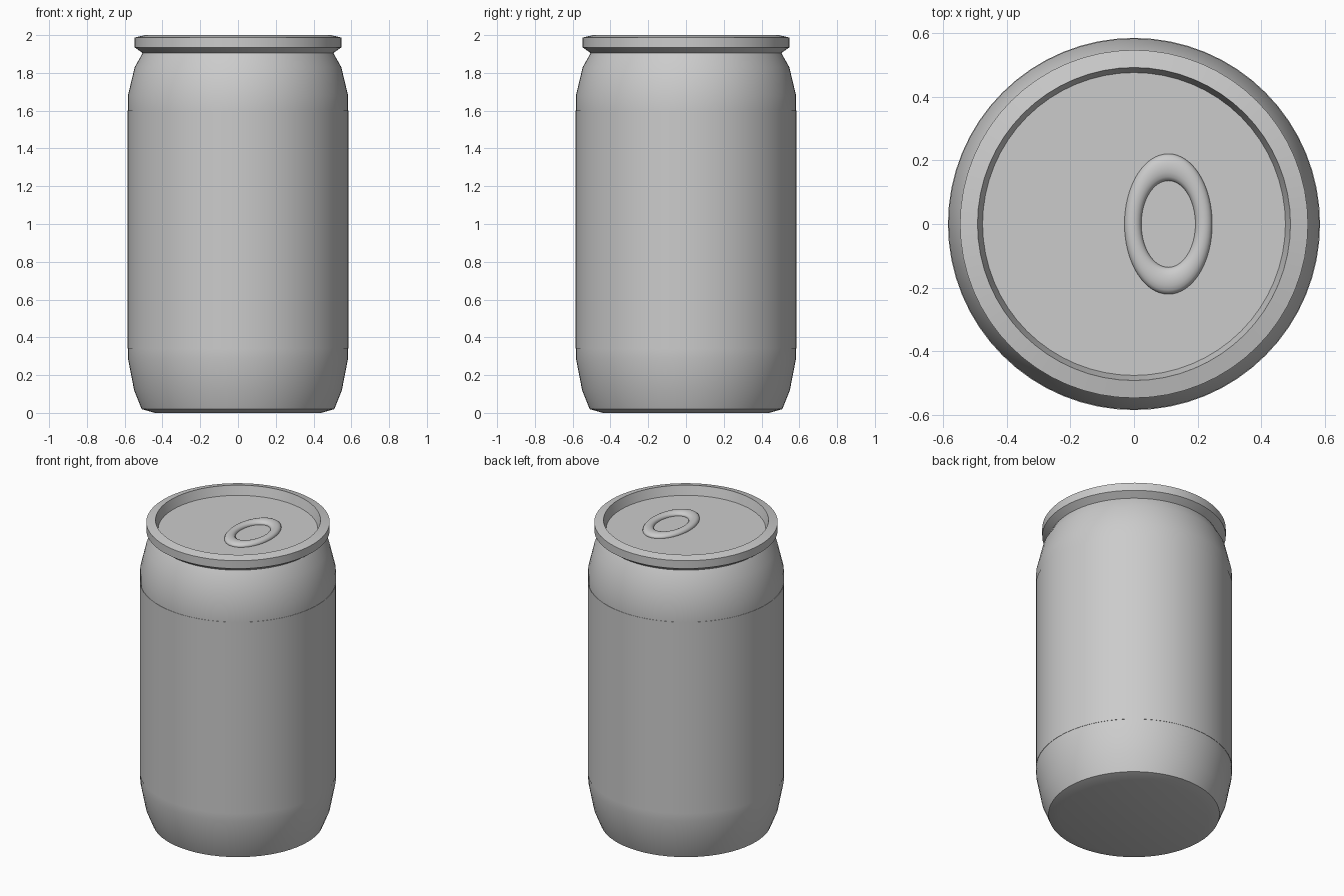
import bpy
import bmesh
import math

cube = bpy.data.objects.get("Cube")
if cube:
    bpy.data.objects.remove(cube, do_unlink=True)

SEGMENTS = 64


def make_material(name, colour):
    mat = bpy.data.materials.new(name)
    mat.use_nodes = True
    mat.diffuse_color = colour
    mat.node_tree.nodes["Principled BSDF"].inputs["Base Color"].default_value = colour
    return mat


def finish(name, bm, mat, angle):
    """Turn the bmesh into a smooth object whose hard edges stay sharp."""
    bmesh.ops.recalc_face_normals(bm, faces=bm.faces)
    mesh = bpy.data.meshes.new(name)
    bm.to_mesh(mesh)
    bm.free()
    mesh.materials.append(mat)
    obj = bpy.data.objects.new(name, mesh)
    bpy.context.collection.objects.link(obj)
    bpy.ops.object.select_all(action="DESELECT")
    obj.select_set(True)
    bpy.context.view_layer.objects.active = obj
    bpy.ops.object.shade_smooth_by_angle(angle=math.radians(angle))
    return obj


def lathe(name, profile, mat, angle=30):
    """Spin a (radius, height) profile about z and cap both ends."""
    bm = bmesh.new()
    rings = []
    for r, z in profile:
        ring = []
        for i in range(SEGMENTS):
            a = math.tau * i / SEGMENTS
            ring.append(bm.verts.new((r * math.cos(a), r * math.sin(a), z)))
        rings.append(ring)
    for low, high in zip(rings, rings[1:]):
        for i in range(SEGMENTS):
            j = (i + 1) % SEGMENTS
            bm.faces.new((low[i], low[j], high[j], high[i]))
    bm.faces.new(rings[0][::-1])
    bm.faces.new(rings[-1])
    return finish(name, bm, mat, angle)


def oval_ring(name, centre, radius, tube, stretch, flatten, mat):
    """Torus stretched along y and flattened along z."""
    bm = bmesh.new()
    sides = 16
    grid = []
    for i in range(SEGMENTS):
        a = math.tau * i / SEGMENTS
        ring = []
        for k in range(sides):
            b = math.tau * k / sides
            r = radius + tube * math.cos(b)
            ring.append(bm.verts.new((centre[0] + r * math.cos(a),
                                      centre[1] + r * math.sin(a) * stretch,
                                      centre[2] + tube * math.sin(b) * flatten)))
        grid.append(ring)
    for i in range(SEGMENTS):
        here, after = grid[i], grid[(i + 1) % SEGMENTS]
        for k in range(sides):
            m = (k + 1) % sides
            bm.faces.new((here[k], after[k], after[m], here[m]))
    return finish(name, bm, mat, 60)


metal = make_material("plain grey metal", (0.6, 0.6, 0.6, 1))

# Can: base, rounded shoulders, raised middle band, neck, rim and sunken lid
can_profile = [
    (0.44, 0.0), (0.51, 0.02), (0.55, 0.12), (0.583, 0.29),
    (0.583, 0.34), (0.585, 0.34), (0.585, 1.6), (0.583, 1.6),
    (0.583, 1.68), (0.547, 1.83), (0.505, 1.905),
    (0.547, 1.935), (0.547, 1.987), (0.492, 2.0), (0.476, 1.94),
]
lathe("can_body", can_profile, metal)

# Pull tab resting on the lid
oval_ring("pull_tab", (0.108, 0, 1.943), 0.1115, 0.0265, 1.6, 0.8, metal)
